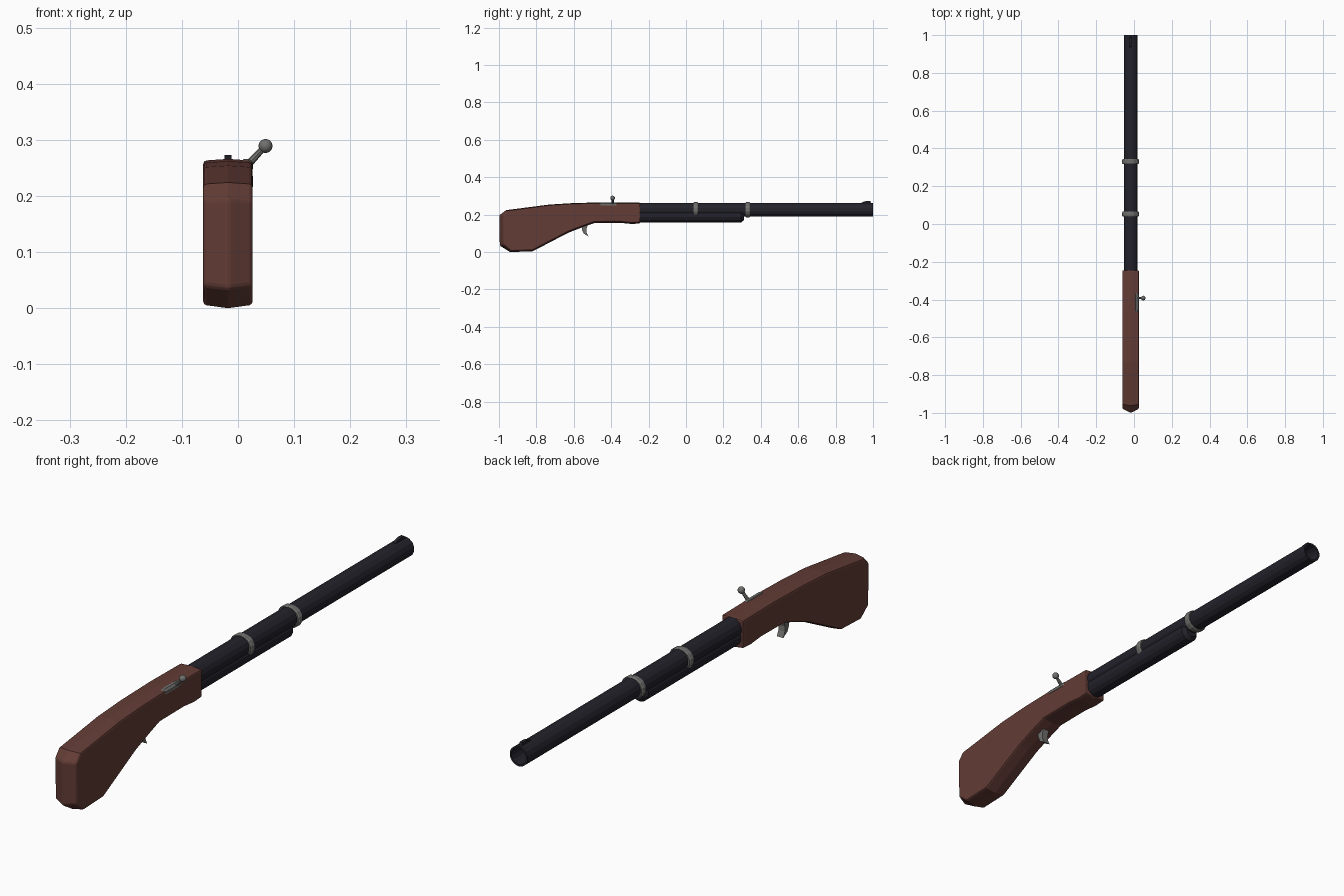
import bpy, bmesh, math
from mathutils import Vector

if "Cube" in bpy.data.objects:
    bpy.data.objects.remove(bpy.data.objects["Cube"])

CX = -0.018  # centre plane of the gun


def material(name, rgb):
    m = bpy.data.materials.new(name)
    m.diffuse_color = (*rgb, 1)
    m.use_nodes = True
    m.node_tree.nodes["Principled BSDF"].inputs["Base Color"].default_value = m.diffuse_color
    return m


WOOD = material("wood", (0.125, 0.045, 0.036))
STEEL = material("dark_steel", (0.017, 0.016, 0.024))
METAL = material("grey_metal", (0.16, 0.16, 0.155))


def finish(name, bm, mat, bevel=0, segments=1):
    bmesh.ops.recalc_face_normals(bm, faces=bm.faces)
    me = bpy.data.meshes.new(name)
    bm.to_mesh(me)
    bm.free()
    me.materials.append(mat)
    ob = bpy.data.objects.new(name, me)
    bpy.context.collection.objects.link(ob)
    if bevel:
        mod = ob.modifiers.new("bevel", 'BEVEL')
        mod.width, mod.segments = bevel, segments
        mod.limit_method, mod.angle_limit = 'ANGLE', math.radians(40)
    return ob


def lathe(name, profile, x, z, mat, sides=12, sx=1.0, sz=1.0, loop=False):
    """Sweep (y, radius) points round an axis along y; loop closes the profile."""
    bm = bmesh.new()
    rings = []
    for y, r in profile:
        angles = [2 * math.pi * (i + 0.5) / sides for i in range(sides)]
        rings.append([bm.verts.new((x + r * sx * math.cos(a), y, z + r * sz * math.sin(a)))
                      for a in angles])
    pairs = list(zip(rings, rings[1:])) + ([(rings[-1], rings[0])] if loop else [])
    for a, b in pairs:
        for i in range(sides):
            j = (i + 1) % sides
            bm.faces.new((a[i], a[j], b[j], b[i]))
    if not loop:
        bm.faces.new(rings[0])
        bm.faces.new(rings[-1])
    return finish(name, bm, mat)


def slab(name, sections, mat, bevel=0, segments=1):
    """Join matching (x, outline of y-z points) sections and cap both ends."""
    bm = bmesh.new()
    loops = [[bm.verts.new((x, y, z)) for y, z in pts] for x, pts in sections]
    n = len(loops[0])
    for a, b in zip(loops, loops[1:]):
        for i in range(n):
            j = (i + 1) % n
            bm.faces.new((a[i], a[j], b[j], b[i]))
    bm.faces.new(loops[0])
    bm.faces.new(loops[-1])
    return finish(name, bm, mat, bevel, segments)


# Stock: full outline on the centre plane, slightly smaller on both sides
outline = [(-1.0, 0.195), (-0.962, 0.224), (-0.73, 0.254), (-0.6, 0.262), (-0.43, 0.266),
           (-0.245, 0.264), (-0.245, 0.153), (-0.29, 0.150), (-0.35, 0.156), (-0.49, 0.155),
           (-0.55, 0.134), (-0.63, 0.103), (-0.82, 0.004), (-0.94, 0.0), (-0.997, 0.035)]
side = []
for y, z in outline:
    top = z > 0.16 
    yy = y + 0.022 if y < -0.99 else (y + 0.008 if y < -0.93 else y)
    side.append((yy, z - 0.003 if top else z + 0.006))
slab("stock", [(CX - 0.044, side), (CX, outline), (CX + 0.044, side)], WOOD, 0.006, 2)

# Barrel with open bore, and magazine tube beneath it
BZ = 0.226
lathe("barrel", [(-0.3, 0.037), (1.0, 0.037), (1.0, 0.030), (0.6, 0.030), (0.6, 0.001), (-0.3, 0.001)],
      CX, BZ, STEEL, sides=14, loop=True)
lathe("magazine_tube", [(-0.3, 0.036), (0.295, 0.036), (0.31, 0.024)],
      CX, 0.195, STEEL, sides=14)

# Barrel bands
for i, y in enumerate((0.052, 0.33)):
    lathe(f"barrel_band_{i + 1}",
          [(y - 0.013, 0.036), (y - 0.013, 0.041), (y - 0.008, 0.044), (y + 0.008, 0.044),
           (y + 0.013, 0.041), (y + 0.013, 0.036)],
          CX, BZ, METAL, sides=14, sx=1.04, sz=0.93, loop=True)

# Front sight
sight = [(0.925, 0.255), (0.945, 0.268), (0.965, 0.273), (0.985, 0.272), (0.992, 0.255)]
slab("front_sight", [(CX - 0.006, sight), (CX + 0.006, sight)], STEEL)

# Bolt body
lathe("bolt", [(-0.47, 0.008), (-0.455, 0.013), (-0.375, 0.013), (-0.368, 0.010)],
      0.015, 0.254, METAL, sides=8)

# Bolt handle and knob
start, end = Vector((0.018, -0.392, 0.256)), Vector((0.049, -0.392, 0.289))
axis = end - start
bm = bmesh.new()
bmesh.ops.create_cone(bm, cap_ends=True, segments=8, radius1=0.007, radius2=0.005, depth=axis.length)
bmesh.ops.rotate(bm, verts=bm.verts, matrix=Vector((0, 0, 1)).rotation_difference(axis).to_matrix())
bmesh.ops.translate(bm, verts=bm.verts, vec=(start + end) / 2)
finish("bolt_handle", bm, METAL)
bm = bmesh.new()
bmesh.ops.create_uvsphere(bm, u_segments=16, v_segments=10, radius=0.0125)
bmesh.ops.translate(bm, verts=bm.verts, vec=end)
for f in bm.faces:
    f.smooth = True
finish("bolt_knob", bm, METAL)

# Trigger: curved blade hooking forward
trigger = [(-0.56, 0.15), (-0.556, 0.118), (-0.546, 0.098), (-0.522, 0.084),
           (-0.531, 0.104), (-0.533, 0.122), (-0.524, 0.15)]
slab("trigger", [(CX - 0.013, trigger), (CX + 0.013, trigger)], METAL)
